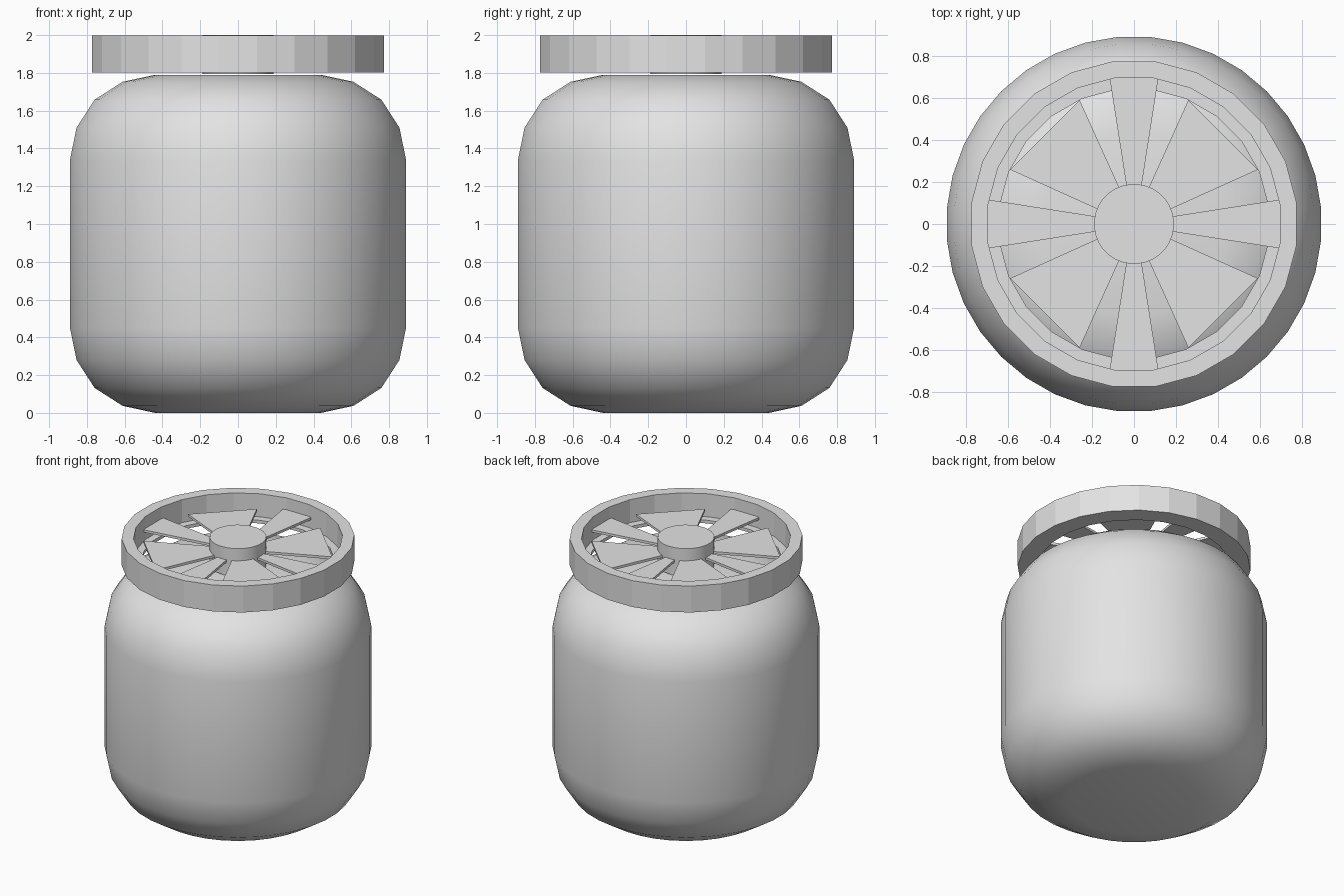
import bpy, math

if "Cube" in bpy.data.objects:
    bpy.data.objects.remove(bpy.data.objects["Cube"])

grey = bpy.data.materials.new("plain grey")
grey.diffuse_color = (0.77, 0.77, 0.77, 1)
grey.use_nodes = True
grey.node_tree.nodes["Principled BSDF"].inputs["Base Color"].default_value = grey.diffuse_color


def make(name, verts, faces, smooth=None):
    me = bpy.data.meshes.new(name)
    me.from_pydata(verts, [], faces)
    me.materials.append(grey)
    ob = bpy.data.objects.new(name, me)
    bpy.context.collection.objects.link(ob)
    if smooth:
        bpy.ops.object.select_all(action='DESELECT')
        ob.select_set(True)
        bpy.context.view_layer.objects.active = ob
        bpy.ops.object.shade_smooth_by_angle(angle=math.radians(smooth))
    return ob


def lathe(name, profile, sides, closed=False, smooth=None):
    """Turn (radius, z) points, listed bottom to top on the outside, about z."""
    n = len(profile)
    verts = [(r * math.cos((k + .5) * math.tau / sides),
              r * math.sin((k + .5) * math.tau / sides), z)
             for k in range(sides) for r, z in profile]
    faces = []
    for k in range(sides):
        a, b = k * n, (k + 1) % sides * n
        for i in range(n if closed else n - 1):
            j = (i + 1) % n
            faces.append((a + i, b + i, b + j, a + j))
    if not closed:
        faces.append([k * n for k in reversed(range(sides))])
        faces.append([k * n + n - 1 for k in range(sides)])
    return make(name, verts, faces, smooth)


def blade(name, angle, r0, w0, r1, w1, z0, z1):
    """Flat tapered plate pointing outwards at the given angle."""
    c, s = math.cos(angle), math.sin(angle)
    outline = [(r0, -w0), (r1, -w1), (r1, w1), (r0, w0)]
    verts = [(r * c - w * s, r * s + w * c, z) for z in (z0, z1) for r, w in outline]
    faces = [(3, 2, 1, 0), (4, 5, 6, 7)]
    faces += [(i, (i + 1) % 4, (i + 1) % 4 + 4, i + 4) for i in range(4)]
    return make(name, verts, faces)


# Rounded tank body
half = [(0.44, 0), (0.613, 0.037), (0.762, 0.132), (0.858, 0.28), (0.893, 0.45)]
tank = half + [(r, 1.79 - z) for r, z in reversed(half)]
lathe("tank", tank, 36, smooth=40)

# Outer ring of the wheel, with a thin flange at its foot
lathe("wheel_rim", [(0.78, 1.803), (0.78, 1.998), (0.70, 1.998), (0.70, 1.803)],
      24, closed=True)
lathe("rim_flange", [(0.702, 1.805), (0.702, 1.828), (0.645, 1.828), (0.645, 1.805)],
      24, closed=True)

# Hub
lathe("hub", [(0.19, 1.795), (0.19, 2.0)], 32, smooth=30)

# Narrow and wide blades, alternating
for i in range(4):
    a = i * math.pi / 2
    blade(f"narrow_blade_{i + 1}", a, 0.17, 0.034, 0.695, 0.116, 1.892, 1.91)
    blade(f"wide_blade_{i + 1}", a + math.pi / 4, 0.16, 0.068, 0.60, 0.234, 1.892, 1.91)
